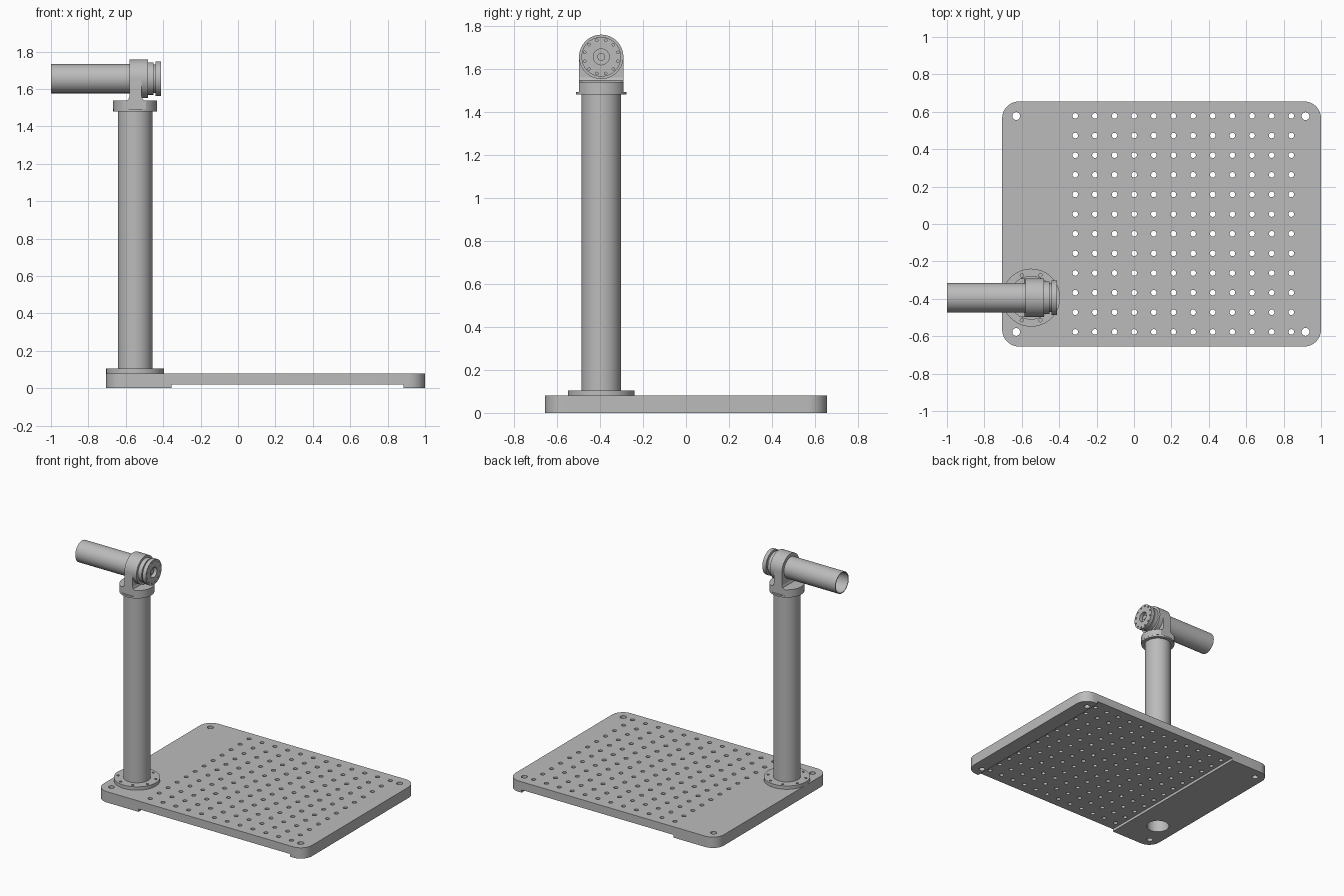
import bpy, bmesh
from math import pi, cos, sin, radians
from mathutils import Matrix, Vector

if "Cube" in bpy.data.objects:
    bpy.data.objects.remove(bpy.data.objects["Cube"], do_unlink=True)

grey = bpy.data.materials.new("machined grey")
grey.use_nodes = True
colour = (0.5, 0.5, 0.5, 1)
grey.diffuse_color = colour
grey.node_tree.nodes["Principled BSDF"].inputs["Base Color"].default_value = colour

POST = Vector((-0.55, -0.394, 0))      # axis of the post
ARM_Z = 1.655                          # height of the arm axis
ARM = Matrix.Translation((0, POST.y, ARM_Z)) @ Matrix.Rotation(pi / 2, 4, 'Y')
UP = Matrix.Translation(POST)
parts = []


def finish(name, bm):
    bmesh.ops.recalc_face_normals(bm, faces=bm.faces)
    mesh = bpy.data.meshes.new(name)
    bm.to_mesh(mesh)
    bm.free()
    mesh.materials.append(grey)
    obj = bpy.data.objects.new(name, mesh)
    bpy.context.collection.objects.link(obj)
    parts.append(obj)
    return obj


def lathe(name, profile, frame, ring=False, sides=64):
    """Turn (radius, height) points about the frame's z axis."""
    bm = bmesh.new()
    verts = [bm.verts.new((r, 0, h)) for r, h in profile]
    edges = [bm.edges.new(pair) for pair in zip(verts, verts[1:])]
    if ring:
        edges.append(bm.edges.new((verts[-1], verts[0])))
    bmesh.ops.spin(bm, geom=verts + edges, cent=(0, 0, 0), axis=(0, 0, 1),
                   angle=2 * pi, steps=sides, use_duplicate=False)
    bmesh.ops.remove_doubles(bm, verts=bm.verts, dist=0.0001)
    bm.transform(frame)
    return finish(name, bm)


def add_box(bm, low, high):
    low, high = Vector(low), Vector(high)
    matrix = Matrix.Translation((low + high) / 2) @ Matrix.Diagonal((*(high - low), 1))
    return bmesh.ops.create_cube(bm, size=1, matrix=matrix)["verts"]


def add_drill(bm, x, y, low, high, radius, frame=Matrix(), sides=20):
    bmesh.ops.create_cone(bm, cap_ends=True, segments=sides, radius1=radius, radius2=radius,
                          depth=high - low,
                          matrix=frame @ Matrix.Translation((x, y, (low + high) / 2)))


def cut(obj, bm, operation='DIFFERENCE'):
    """Apply a boolean with a temporary cutter."""
    cutter = finish("cutter", bm)
    parts.remove(cutter)
    cutter.hide_render = True
    mod = obj.modifiers.new("cut", 'BOOLEAN')
    mod.object, mod.operation, mod.solver = cutter, operation, 'EXACT'
    graph = bpy.context.evaluated_depsgraph_get()
    mesh = bpy.data.meshes.new_from_object(obj.evaluated_get(graph))
    obj.modifiers.clear()
    obj.data = mesh
    bpy.data.objects.remove(cutter, do_unlink=True)


def bolt_circle(obj, count, radius, low, high, size, frame):
    bm = bmesh.new()
    for i in range(count):
        a = 2 * pi * (i + 0.5) / count
        add_drill(bm, radius * cos(a), radius * sin(a), low, high, size, frame, 12)
    cut(obj, bm)


def prism(name, outline, depth):
    bm = bmesh.new()
    face = bm.faces.new([bm.verts.new(p) for p in outline])
    out = bmesh.ops.extrude_face_region(bm, geom=[face])
    bmesh.ops.translate(bm, vec=depth,
                        verts=[v for v in out["geom"] if isinstance(v, bmesh.types.BMVert)])
    return finish(name, bm)


# Base plate with rounded corners
bm = bmesh.new()
add_box(bm, (-0.705, -0.655, 0), (1, 0.655, 0.08))
upright = [e for e in bm.edges if abs(e.verts[0].co.z - e.verts[1].co.z) > 0.05]
bmesh.ops.bevel(bm, geom=upright, offset=0.09, segments=10, profile=0.5, affect='EDGES')
plate = finish("base_plate", bm)

# Shallow channel under the plate
bm = bmesh.new()
add_box(bm, (-0.355, -1, -0.1), (0.885, 1, 0.02))
cut(plate, bm)

# Grid holes, corner holes and the bore below the post
bm = bmesh.new()
for col in range(12):
    for row in range(12):
        add_drill(bm, -0.314 + col * 0.105, -0.577 + row * 0.105, -0.1, 0.2, 0.015)
for x in (-0.63, 0.917):
    for y in (-0.577, 0.577):
        add_drill(bm, x, y, -0.1, 0.2, 0.021)
add_drill(bm, POST.x, POST.y, -0.1, 0.2, 0.078, sides=48)
cut(plate, bm)

# Post and its foot flange
flange = lathe("post_flange", [(0.085, 0.08), (0.155, 0.08), (0.155, 0.105), (0.085, 0.105)],
               UP, True)
bolt_circle(flange, 8, 0.13, 0.09, 0.2, 0.009, UP)
lathe("post_tube", [(0.084, 0.08), (0.092, 0.08), (0.092, 1.485), (0.084, 1.485)], UP, True)

# Collar on top of the post: thin ring and a disc with two flats
lathe("collar_ring", [(0, 1.479), (0.117, 1.479), (0.117, 1.492), (0, 1.492)], UP)
collar = lathe("collar_disc", [(0, 1.492), (0.118, 1.492), (0.118, 1.537), (0, 1.537)], UP)
bm = bmesh.new()
add_box(bm, (-1, POST.y - 0.103, 1.4), (0, POST.y + 0.103, 1.6))
cut(collar, bm, 'INTERSECT')

# Upright bracket with round head and flared foot
R = 0.103
arch = [(-0.58, POST.y - R, 1.537)]
arch += [(-0.58, POST.y - R * cos(pi * i / 32), ARM_Z + R * sin(pi * i / 32)) for i in range(33)]
arch += [(-0.58, POST.y + R, 1.537)]
prism("bracket", arch, (0.065, 0, 0))
foot = [(-0.6, 1.537), (-0.586, 1.544), (-0.58, 1.56), (-0.515, 1.56), (-0.509, 1.544), (-0.495, 1.537)]
prism("bracket_foot", [(x, POST.y - R, z) for x, z in foot], (0, 2 * R, 0))

# Stepped joint cap with a recessed hub
cap = lathe("joint_cap", [(0, -0.515), (0.103, -0.515), (0.103, -0.482), (0.086, -0.482),
                          (0.086, -0.452), (0.076, -0.452), (0.076, -0.441), (0.092, -0.441),
                          (0.092, -0.413), (0.037, -0.413), (0.037, -0.44), (0.018, -0.44),
                          (0.018, -0.425), (0, -0.425)], ARM)
bolt_circle(cap, 12, 0.08, -0.42, -0.3, 0.006, ARM)

# Open arm tube
lathe("arm_tube", [(0.072, -1), (0.078, -1), (0.078, -0.575), (0.072, -0.575)], ARM, True)

# Smooth the round walls, keep edges crisp
bpy.ops.object.select_all(action='DESELECT')
for obj in parts:
    obj.select_set(True)
bpy.context.view_layer.objects.active = parts[0]
bpy.ops.object.shade_smooth_by_angle(angle=radians(30))
